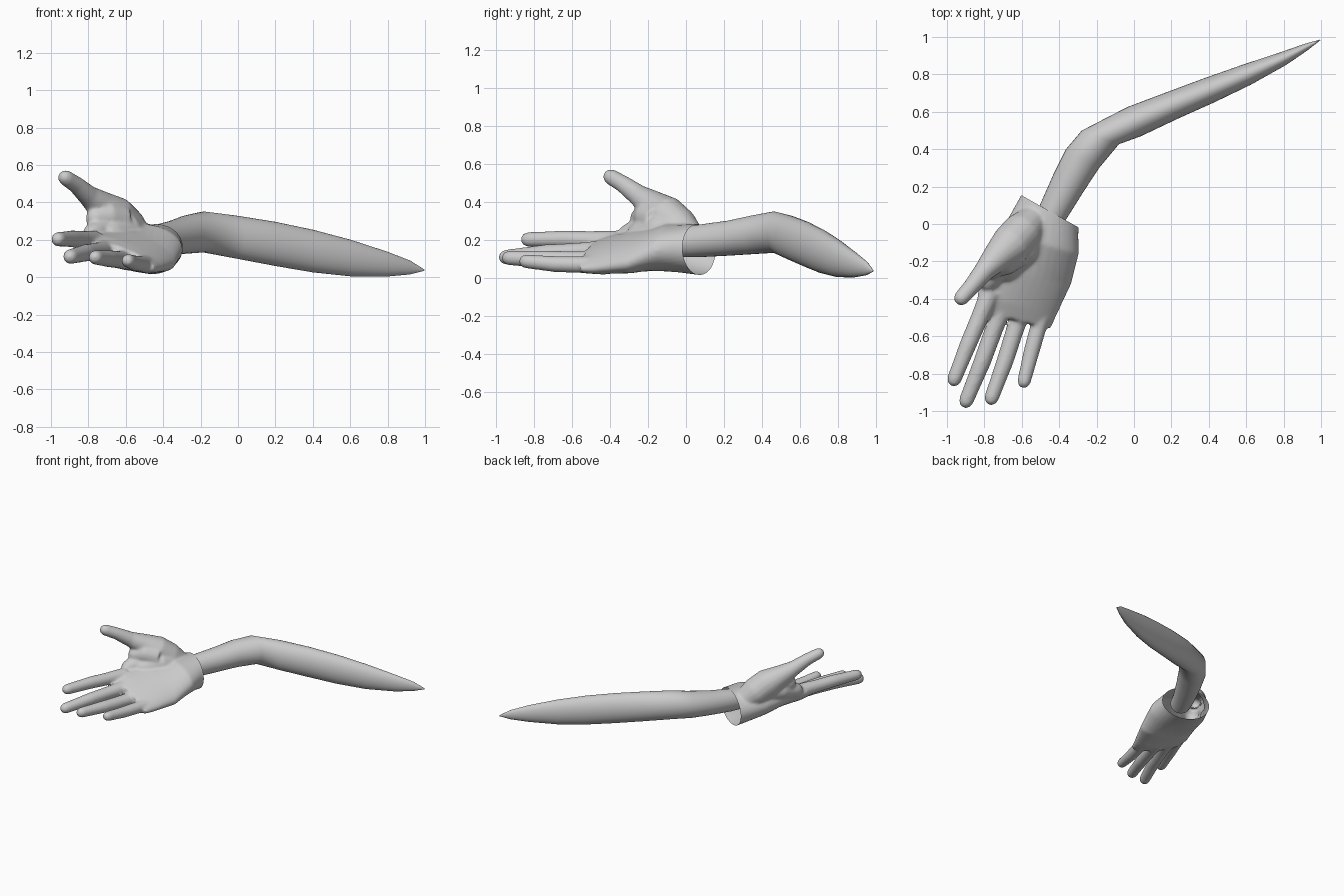
import bpy, bmesh, math
from mathutils import Vector as V

if "Cube" in bpy.data.objects:
    bpy.data.objects.remove(bpy.data.objects["Cube"])

skin = bpy.data.materials.new("grey_skin")
skin.diffuse_color = (0.6, 0.6, 0.6, 1)
skin.use_nodes = True
skin.node_tree.nodes["Principled BSDF"].inputs["Base Color"].default_value = skin.diffuse_color


def loft(bm, sections, n=24):
    """Skin elliptical rings; each section is (centre, half vector u, half vector v)."""
    rings = []
    for c, u, v in sections:
        rings.append([bm.verts.new(V(c) + V(u) * math.cos(a) + V(v) * math.sin(a))
                      for a in (2 * math.pi * i / n for i in range(n))])
    for r, s in zip(rings, rings[1:]):
        for i in range(n):
            bm.faces.new((r[i], r[(i + 1) % n], s[(i + 1) % n], s[i]))
    bm.faces.new(rings[0][::-1])
    bm.faces.new(rings[-1])


def tube(bm, points):
    """Round limb through (x, y, z, radius) points with a domed tip."""
    p = [V(q[:3]) for q in points]
    r = [q[3] for q in points]
    d = (p[-1] - p[-2]).normalized()
    tip, tr = p[-1], r[-1]
    for t in (35, 60, 80):
        p.append(tip + d * tr * math.sin(math.radians(t)))
        r.append(tr * math.cos(math.radians(t)))
    secs = []
    for i, c in enumerate(p):
        a = (p[min(i + 1, len(p) - 1)] - p[max(i - 1, 0)]).normalized()
        u = a.cross(V((0, 0, 1))).normalized()
        secs.append((c, u * r[i], u.cross(a) * r[i]))
    loft(bm, secs, 16)


def make(name, bm):
    bmesh.ops.recalc_face_normals(bm, faces=bm.faces)
    me = bpy.data.meshes.new(name)
    bm.to_mesh(me)
    bm.free()
    ob = bpy.data.objects.new(name, me)
    bpy.context.collection.objects.link(ob)
    me.materials.append(skin)
    return ob


def smooth(ob, angle):
    bpy.ops.object.select_all(action='DESELECT')
    bpy.context.view_layer.objects.active = ob
    ob.select_set(True)
    bpy.ops.object.shade_smooth_by_angle(angle=math.radians(angle))


# Arm: bent at the elbow, tapering to a blade-like tip
arm = [  # x, y, z, half width, half height, side direction angle
    (-0.47, -0.02, 0.19, 0.075, 0.08, -32),
    (-0.435, 0.06, 0.195, 0.08, 0.085, -32),
    (-0.35, 0.22, 0.21, 0.093, 0.092, -31),
    (-0.275, 0.35, 0.228, 0.102, 0.102, -29),
    (-0.18, 0.463, 0.242, 0.106, 0.109, -20),
    (0.0, 0.547, 0.213, 0.086, 0.115, -65),
    (0.2, 0.632, 0.178, 0.077, 0.118, -66),
    (0.4, 0.714, 0.14, 0.07, 0.114, -66),
    (0.6, 0.797, 0.103, 0.058, 0.098, -66),
    (0.8, 0.885, 0.07, 0.037, 0.066, -66),
    (0.92, 0.946, 0.052, 0.019, 0.037, -63),
    (0.995, 0.984, 0.038, 0.002, 0.004, -63)]
bm = bmesh.new()
loft(bm, [((x, y, z), (w * math.cos(math.radians(a)), w * math.sin(math.radians(a)), 0), (0, 0, h))
          for x, y, z, w, h, a in arm], 32)
smooth(make("arm", bm), 50)

# Palm: flattened rings from wrist to knuckles
bm = bmesh.new()
wrist = V((-0.45, 0.068, 0.15))
axis = V((0.49, 0.87, 0)).normalized()
palm = [
    (wrist + axis * 0.08, (0.15, -0.086, 0.02), 0.13),
    (wrist, (0.153, -0.087, 0.02), 0.134),
    ((-0.505, -0.10, 0.16), (0.21, -0.06, -0.02), 0.124),
    ((-0.56, -0.27, 0.14), (0.225, -0.045, -0.075), 0.092),
    ((-0.625, -0.43, 0.122), (0.212, -0.055, -0.078), 0.07),
    ((-0.64, -0.51, 0.112), (0.195, -0.05, -0.07), 0.05)]
loft(bm, [(c, u, axis.cross(V(u)).normalized() * t) for c, u, t in palm], 32)

# Fingers: root inside the palm, middle joint, tip
for root, mid, tip, r in [
        ((-0.765, -0.36, 0.195), (-0.885, -0.64, 0.205), (-0.961, -0.83, 0.203), 0.046),
        ((-0.69, -0.40, 0.145), (-0.813, -0.74, 0.13), (-0.897, -0.945, 0.11), 0.047),
        ((-0.59, -0.42, 0.09), (-0.692, -0.74, 0.099), (-0.762, -0.93, 0.106), 0.046),
        ((-0.475, -0.42, 0.068), (-0.55, -0.69, 0.074), (-0.588, -0.842, 0.088), 0.043)]:
    a, b, c = V(root), V(mid), V(tip)
    tube(bm, [(*a, r * 1.2), (*a.lerp(b, 0.5), r * 1.04), (*b, r),
              (*b.lerp(c, 0.5), r * 0.92), (*c, r * 0.86)])

# Thumb with its fleshy base
tube(bm, [(-0.53, 0.03, 0.20, 0.08), (-0.595, -0.04, 0.265, 0.108),
          (-0.66, -0.11, 0.33, 0.108), (-0.735, -0.18, 0.385, 0.08),
          (-0.80, -0.25, 0.435, 0.057), (-0.865, -0.33, 0.494, 0.046),
          (-0.922, -0.395, 0.532, 0.042)])
# Web between thumb and index finger, and the slope from thumb to palm
tube(bm, [(-0.62, -0.14, 0.30, 0.09), (-0.71, -0.20, 0.325, 0.085), (-0.755, -0.235, 0.315, 0.06)])
tube(bm, [(-0.63, -0.10, 0.26, 0.09), (-0.725, -0.21, 0.26, 0.08), (-0.775, -0.30, 0.23, 0.058)])
tube(bm, [(-0.52, -0.02, 0.21, 0.085), (-0.60, -0.14, 0.25, 0.09), (-0.68, -0.24, 0.23, 0.07)])
raw = make("hand_form", bm)

# Fuse the parts into one soft surface
m = raw.modifiers.new("fuse", 'REMESH')
m.mode = 'VOXEL'
m.voxel_size = 0.008
m = raw.modifiers.new("soften", 'SMOOTH')
m.factor = 0.5
m.iterations = 18
deps = bpy.context.evaluated_depsgraph_get()
bm = bmesh.new()
bm.from_mesh(bpy.data.meshes.new_from_object(raw.evaluated_get(deps)))
bpy.data.objects.remove(raw)

# Keep only the outer skin: the island reached from the lowest point
seen = {min(bm.verts, key=lambda v: v.co.z)}
todo = list(seen)
while todo:
    v = todo.pop()
    for e in v.link_edges:
        w = e.other_vert(v)
        if w not in seen:
            seen.add(w)
            todo.append(w)
bmesh.ops.delete(bm, geom=[v for v in bm.verts if v not in seen], context='VERTS')

# Open the hand at the wrist
bmesh.ops.bisect_plane(bm, geom=bm.verts[:] + bm.edges[:] + bm.faces[:],
                       plane_co=wrist, plane_no=axis, clear_outer=True)
smooth(make("hand", bm), 60)
